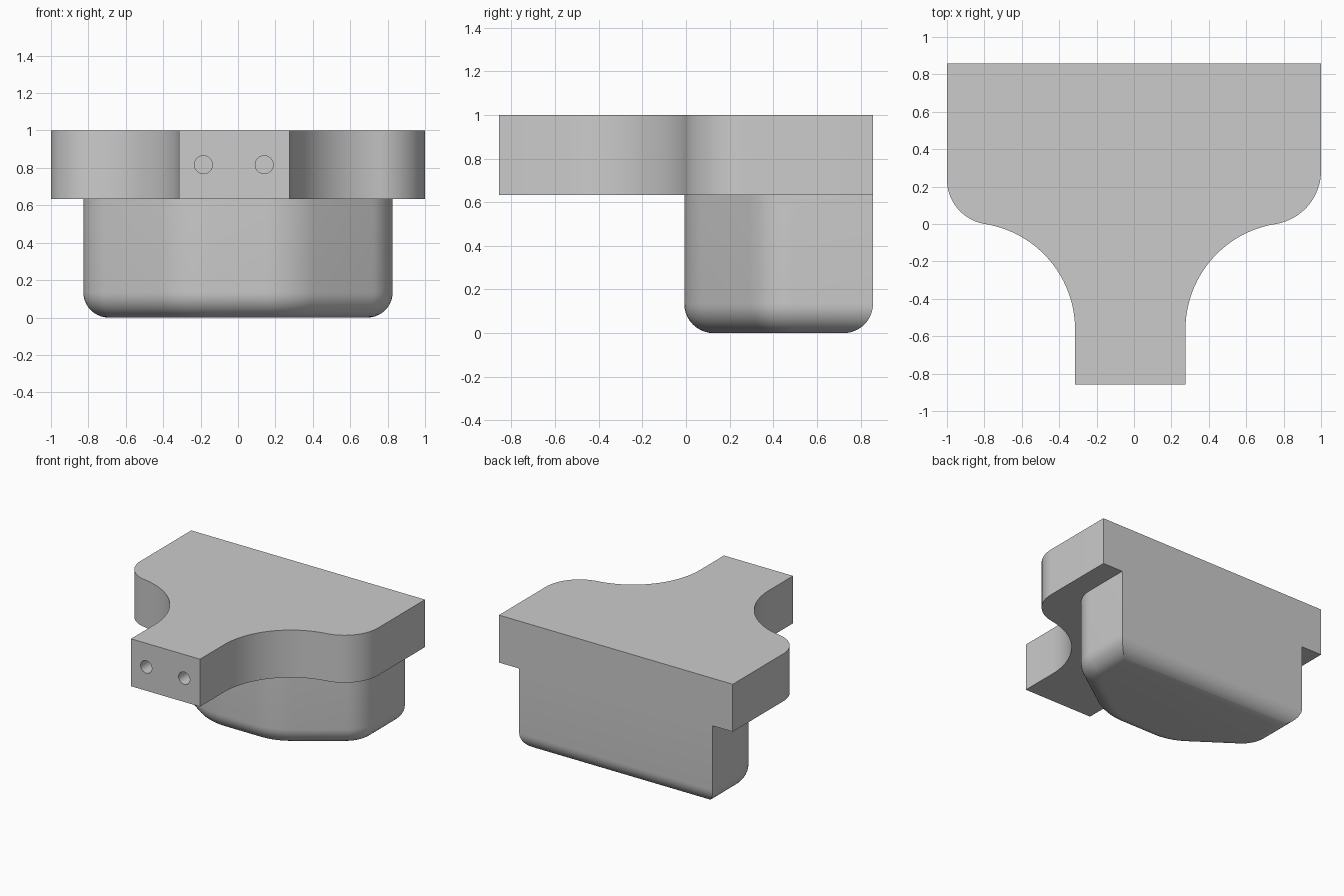
import bpy, bmesh
from math import sin, cos, radians, tan

cube = bpy.data.objects.get("Cube")
if cube:
    bpy.data.objects.remove(cube)

# Single light grey material
grey = bpy.data.materials.new("light_grey")
grey.use_nodes = True
grey.diffuse_color = (0.6, 0.6, 0.6, 1)
grey.node_tree.nodes["Principled BSDF"].inputs["Base Color"].default_value = (0.6, 0.6, 0.6, 1)

BACK, FRONT = 0.857, -0.857
SEAM, TOP = 0.633, 1.0


def arc(cx, cy, r, start, end, steps=16):
    """Points on a circle, angles in degrees."""
    angles = [radians(start + (end - start) * i / steps) for i in range(steps + 1)]
    return [(cx + r * cos(a), cy + r * sin(a)) for a in angles]


def extrude(name, outline, z0, z1, fillet=0):
    """Prism from a counter-clockwise outline, optionally rounded at the bottom rim."""
    bm = bmesh.new()
    face = bm.faces.new([bm.verts.new((x, y, z0)) for x, y in outline])
    top = bmesh.ops.extrude_face_region(bm, geom=[face])["geom"]
    bmesh.ops.translate(bm, vec=(0, 0, z1 - z0),
                        verts=[g for g in top if isinstance(g, bmesh.types.BMVert)])
    bmesh.ops.recalc_face_normals(bm, faces=bm.faces)
    if fillet:
        rim = [e for e in bm.edges if all(abs(v.co.z - z0) < 1e-5 for v in e.verts)]
        bmesh.ops.bevel(bm, geom=rim, offset=fillet, segments=10, profile=0.5,
                        affect='EDGES', clamp_overlap=False)
        bmesh.ops.recalc_face_normals(bm, faces=bm.faces)
    mesh = bpy.data.meshes.new(name)
    bm.to_mesh(mesh)
    bm.free()
    mesh.materials.append(grey)
    obj = bpy.data.objects.new(name, mesh)
    bpy.context.collection.objects.link(obj)
    return obj


def smooth(obj):
    bpy.ops.object.select_all(action='DESELECT')
    obj.select_set(True)
    bpy.context.view_layer.objects.active = obj
    bpy.ops.object.shade_smooth_by_angle(angle=radians(30))


def plate_side(neck_x, join_x, tilt=9):
    """One flank from neck front to back corner, for positive x."""
    k = 1 - sin(radians(tilt))
    cove, shoulder = (join_x - neck_x) / k, (1 - join_x) / k
    cove_y = -cove * cos(radians(tilt))
    shoulder_y = shoulder * cos(radians(tilt))
    return ([(neck_x, FRONT)]
            + arc(neck_x + cove, cove_y, cove, 180, 90 + tilt, 24)
            + arc(1 - shoulder, shoulder_y, shoulder, -90 + tilt, 0)[1:]
            + [(1, BACK)])


# Top plate with shoulders, coves and neck
right = plate_side(0.275, 0.757)
left = [(-x, y) for x, y in reversed(plate_side(0.315, 0.797))]
plate = extrude("top_plate", right + left, SEAM, TOP)

# Two blind holes in the neck front
for i, x in enumerate((-0.185, 0.14)):
    bpy.ops.mesh.primitive_cylinder_add(vertices=32, radius=0.048, depth=0.5,
                                        location=(x, FRONT, 0.817),
                                        rotation=(radians(90), 0, 0))
    cutter = bpy.context.object
    cutter.name = f"hole_cutter_{i + 1}"
    cutter.data.materials.append(grey)
    cutter.hide_render = True
    cut = plate.modifiers.new("hole", 'BOOLEAN')
    cut.operation = 'DIFFERENCE'
    cut.solver = 'EXACT'
    cut.object = cutter
    bpy.context.view_layer.objects.active = plate
    bpy.ops.object.modifier_apply(modifier=cut.name)
    bpy.data.objects.remove(cutter)
smooth(plate)

# Lower body: flat nose, slanted cheeks, rounded corners, filleted bottom
slant, half_width, nose_y = 35, 0.827, -0.008
nose_r, corner_r, nose_flat = 0.45, 0.25, 0.15
bend_x = nose_flat + nose_r * tan(radians(slant / 2))
bend_y = nose_y + (half_width - bend_x) * tan(radians(slant))
corner_y = bend_y + corner_r * tan(radians((90 - slant) / 2))
half = (arc(nose_flat, nose_y + nose_r, nose_r, -90, -90 + slant, 10)
        + arc(half_width - corner_r, corner_y, corner_r, -90 + slant, 0, 12)
        + [(half_width, BACK)])
body = extrude("lower_body", half + [(-x, y) for x, y in reversed(half)], 0, SEAM, 0.135)
smooth(body)
